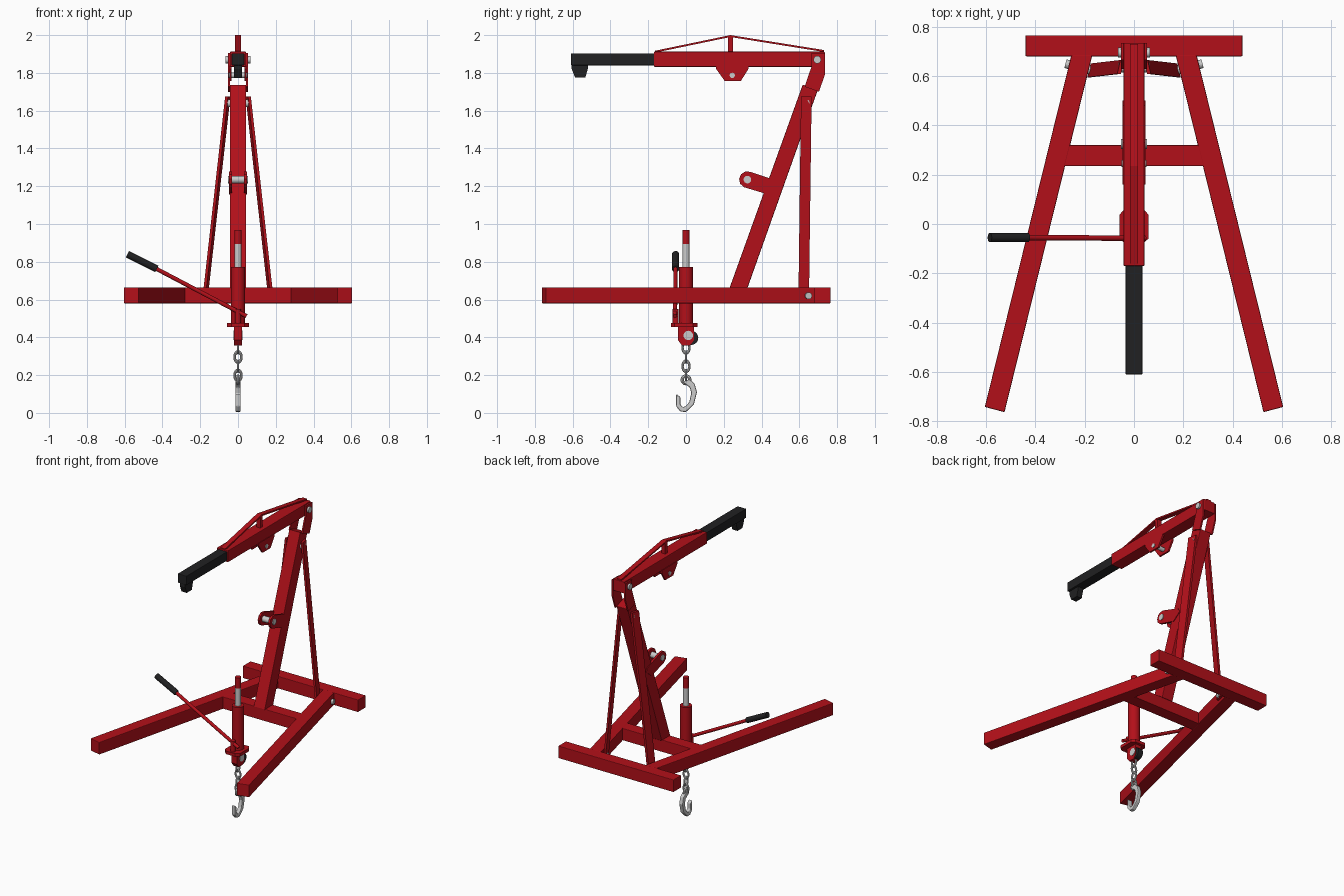
import bpy, math
from mathutils import Vector

if "Cube" in bpy.data.objects:
    bpy.data.objects.remove(bpy.data.objects["Cube"])


def material(name, col):
    m = bpy.data.materials.new(name)
    m.diffuse_color = (*col, 1)
    m.use_nodes = True
    m.node_tree.nodes["Principled BSDF"].inputs["Base Color"].default_value = m.diffuse_color
    return m


RED = material("red_paint", (0.45, 0.005, 0.01))
BLACK = material("black_paint", (0.015, 0.015, 0.016))
STEEL = material("steel", (0.55, 0.55, 0.53))


def finish(name, verts, faces, mat, bevel=0.0):
    me = bpy.data.meshes.new(name)
    me.from_pydata([tuple(v) for v in verts], [], faces)
    ob = bpy.data.objects.new(name, me)
    bpy.context.collection.objects.link(ob)
    me.materials.append(mat)
    bpy.context.view_layer.objects.active = ob
    bpy.ops.object.select_all(action='DESELECT')
    ob.select_set(True)
    bpy.ops.object.mode_set(mode='EDIT')
    bpy.ops.mesh.select_all(action='SELECT')
    bpy.ops.mesh.normals_make_consistent(inside=False)
    bpy.ops.object.mode_set(mode='OBJECT')
    if bevel:
        b = ob.modifiers.new("bevel", 'BEVEL')
        b.width, b.segments = bevel, 2
    return ob


def prism(name, pts, lo, hi, axis='x', mat=RED, bevel=0.0):
    """Extrude a 2D outline: (y, z) along x or (x, y) along z."""
    n = len(pts)
    place = (lambda p, t: (t, *p)) if axis == 'x' else (lambda p, t: (*p, t))
    verts = [place(p, t) for t in (lo, hi) for p in pts]
    faces = [list(range(n)), list(range(n, 2 * n))]
    faces += [[i, (i + 1) % n, n + (i + 1) % n, n + i] for i in range(n)]
    return finish(name, verts, faces, mat, bevel)


def box(name, x0, x1, y0, y1, z0, z1, mat=RED, bevel=0.004):
    return prism(name, [(x0, y0), (x1, y0), (x1, y1), (x0, y1)], z0, z1, 'z', mat, bevel)


def bar(name, p, q, u, w, mat=RED):
    """Flat bar from p to q with half-size vectors u and w."""
    p, q, u, w = map(Vector, (p, q, u, w))
    verts = [c + a * u + b * w for c in (p, q) for a, b in ((-1, -1), (1, -1), (1, 1), (-1, 1))]
    faces = [[0, 1, 2, 3], [4, 5, 6, 7]] + [[i, (i + 1) % 4, 4 + (i + 1) % 4, 4 + i] for i in range(4)]
    return finish(name, verts, faces, mat)


def rod(name, p, q, r, mat=STEEL, sides=24):
    p, q = Vector(p), Vector(q)
    bpy.ops.mesh.primitive_cylinder_add(vertices=sides, radius=r, depth=(q - p).length, location=(p + q) / 2)
    ob = bpy.context.object
    ob.name = name
    ob.rotation_euler = (q - p).to_track_quat('Z', 'Y').to_euler()
    ob.data.materials.append(mat)
    bpy.ops.object.shade_smooth_by_angle()
    return ob


def pin(name, y, z, half, r=0.02):
    rod(name, (-half, y, z), (half, y, z), r)


# Base frame
Z0, Z1 = 0.58, 0.665
box("rear_beam", -0.44, 0.44, 0.68, 0.765, Z0, Z1)
box("cross_beam", -0.285, 0.285, 0.235, 0.32, Z0 + 0.001, Z1 - 0.001)
for s, side in ((-1, "left"), (1, "right")):
    prism(side + "_leg", [(s * x, y) for x, y in
          ((0.605, -0.742), (0.525, -0.763), (0.169, 0.685), (0.254, 0.685))], Z0, Z1, 'z', bevel=0.004)
    # Diagonal brace and its lower bolt
    bar(side + "_brace", (s * 0.054, 0.637, 1.675), (s * 0.175, 0.623, 0.6),
        (0.0075, 0, 0), (-s * 0.0065, 0.028, 0))
    rod(side + "_brace_bolt", (s * 0.16, 0.62, 0.62), (s * 0.278, 0.65, 0.62), 0.018)

# Leaning mast
prism("mast", [(0.23, 0.66), (0.325, 0.66), (0.698, 1.71), (0.618, 1.738)], -0.0425, 0.0425, bevel=0.004)
pin("brace_top_bolt", 0.635, 1.64, 0.062)

# Paired side plates: mast head, jack lug on the mast, jack lug under the boom
tip = [(0.325 + 0.044 * math.cos(a), 1.235 + 0.044 * math.sin(a))
       for a in [math.radians(d) for d in (70, 105, 140, 175, 210, 245)]]
for s, side in ((-1, "left"), (1, "right")):
    prism(side + "_head_plate", [(0.735, 1.905), (0.735, 1.79), (0.704, 1.70), (0.628, 1.727),
          (0.665, 1.835), (0.665, 1.905)], s * 0.0425, s * 0.053)
    prism(side + "_mast_lug", tip + [(0.44, 1.155), (0.50, 1.20), (0.48, 1.23)], s * 0.032, s * 0.047)
    prism(side + "_boom_lug", [(0.16, 1.838), (0.33, 1.838), (0.33, 1.82), (0.29, 1.757),
          (0.205, 1.757), (0.16, 1.82)], s * 0.034, s * 0.046)
pin("mast_lug_pin", 0.325, 1.235, 0.052)
pin("boom_lug_pin", 0.245, 1.787, 0.05, 0.014)
pin("boom_pivot", 0.695, 1.87, 0.065)

# Boom with its sliding extension and end lug
box("boom", -0.0425, 0.0425, -0.17, 0.735, 1.832, 1.912)
box("boom_extension", -0.034, 0.034, -0.61, -0.1, 1.84, 1.903, BLACK)
prism("extension_hook_lug", [(-0.605, 1.845), (-0.605, 1.82), (-0.587, 1.775), (-0.533, 1.775),
      (-0.52, 1.82), (-0.52, 1.845)], -0.02, 0.02, mat=BLACK)

# Stiffener strap over the boom
strap = [(-0.165, 1.91), (0.235, 1.993), (0.73, 1.914)]
prism("boom_strap", [(y, z - 0.003) for y, z in strap] + [(y, z + 0.007) for y, z in reversed(strap)],
      -0.017, 0.017)
box("strap_post", -0.015, 0.015, 0.222, 0.248, 1.905, 1.992, bevel=0)

# Hydraulic jack
rod("jack_body", (0, 0, 0.46), (0, 0, 0.772), 0.038, RED)
rod("jack_ram", (0, 0, 0.76), (0, 0, 0.9), 0.018)
rod("jack_ram_tip", (0, 0, 0.895), (0, 0, 0.967), 0.019, RED)
prism("jack_base_plate", [(-0.035, -0.08), (0.035, -0.08), (0.058, -0.06), (0.058, 0.038),
      (0.04, 0.06), (-0.04, 0.06), (-0.058, 0.038), (-0.058, -0.06)], 0.455, 0.476, 'z')
prism("jack_foot", [(-0.042, 0.456), (-0.042, 0.385), (-0.022, 0.358), (0.022, 0.358),
      (0.042, 0.385), (0.042, 0.456)], -0.021, 0.021)
rod("foot_roller", (-0.019, 0.028, 0.397), (0.019, 0.028, 0.397), 0.037, BLACK)
pin("foot_pin", 0.012, 0.41, 0.024, 0.025)
rod("jack_pump", (0, -0.055, 0.47), (0, -0.055, 0.55), 0.016, RED)

# Pump handle
rod("jack_handle", (0.045, -0.058, 0.512), (-0.45, -0.055, 0.772), 0.011, RED, 16)
rod("handle_grip", (-0.43, -0.055, 0.762), (-0.585, -0.055, 0.84), 0.019, BLACK, 16)

# Chain of alternating links
for i in range(4):
    bpy.ops.mesh.primitive_torus_add(major_radius=0.0185, minor_radius=0.0065, major_segments=20,
                                     minor_segments=8, location=(0, 0, 0.345 - 0.049 * i))
    link = bpy.context.object
    link.name = f"chain_link_{i + 1}"
    link.rotation_euler = (math.pi / 2, 0, math.pi / 2 if i % 2 == 0 else 0)
    link.scale = (1, 1.45, 1)
    link.data.materials.append(STEEL)
    bpy.ops.object.shade_smooth_by_angle()

# Faceted hook with its eye
prism("hook", [(-0.022, 0.165), (0.018, 0.178), (0.045, 0.155), (0.058, 0.11), (0.042, 0.045),
      (0.0, 0.005), (-0.03, 0.007), (-0.052, 0.035), (-0.052, 0.1), (-0.03, 0.085), (-0.03, 0.045),
      (-0.018, 0.03), (0.0, 0.036), (0.018, 0.06), (0.028, 0.105), (0.02, 0.135)],
      -0.014, 0.014, mat=STEEL, bevel=0.006)
bpy.ops.mesh.primitive_torus_add(major_radius=0.02, minor_radius=0.009, major_segments=20, minor_segments=8,
                                 location=(0, 0, 0.175), rotation=(0, math.pi / 2, 0))
bpy.context.object.name = "hook_eye"
bpy.context.object.data.materials.append(STEEL)
bpy.ops.object.shade_smooth_by_angle()
